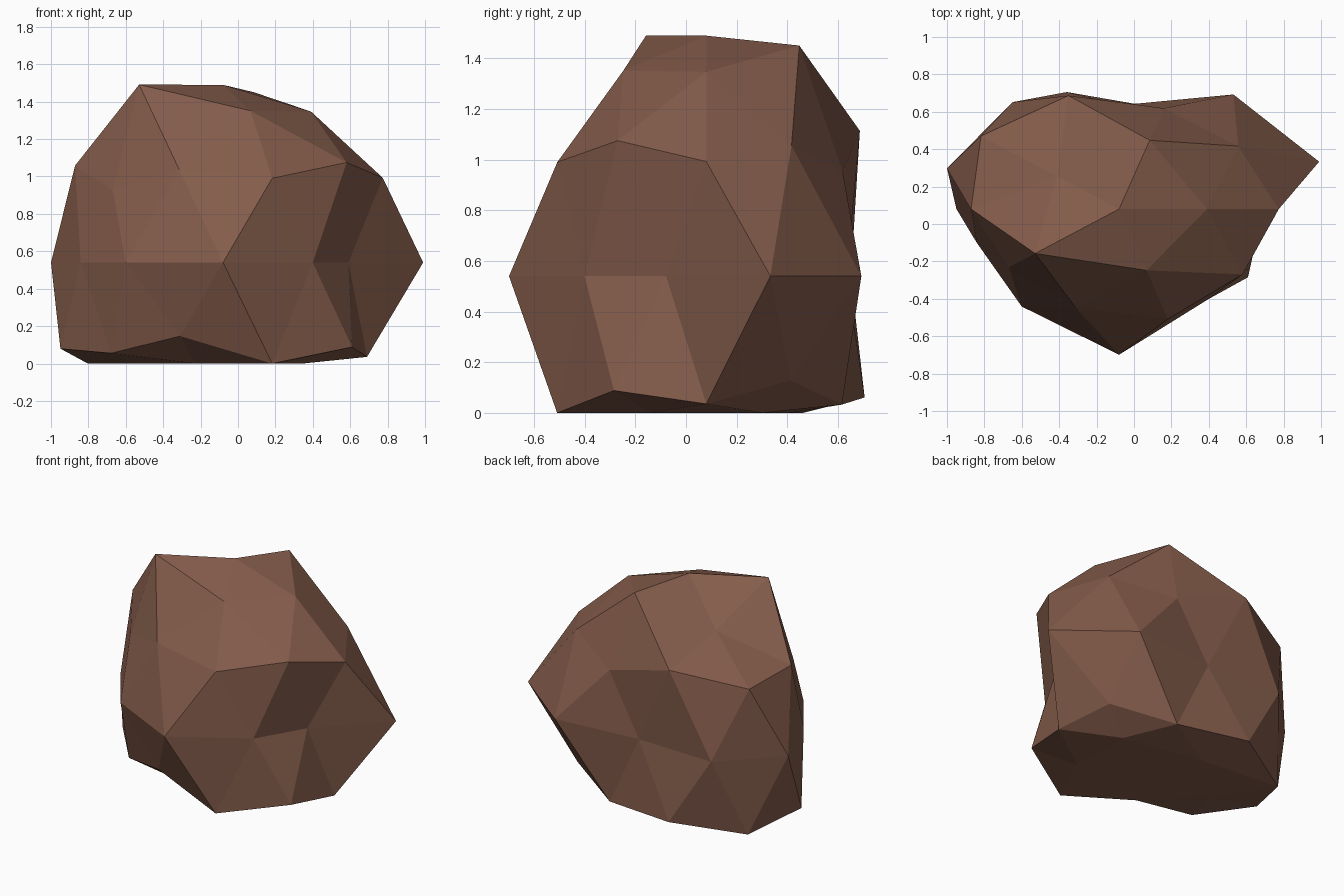
import bpy
import bmesh
from math import atan2, degrees
from mathutils import Vector

default_cube = bpy.data.objects.get("Cube")
if default_cube:
    bpy.data.objects.remove(default_cube, do_unlink=True)

# Rock core and overall stretch
CENTRE = Vector((-0.08, 0.08, 0.54))
STRETCH = Vector((1.0, 0.728, 1.06))

# How far the surface bulges on each ring, from crown to base,
# going anticlockwise around each ring
BULGE = {
    "crown": [0.896],
    "cap": [0.895, 1.01, 0.78, 1.055, 0.9],
    "shoulder": [0.925, 1.03, 0.93, 0.89, 0.96],
    "upper_side": [0.955, 0.87, 1.02, 0.815, 0.95],
    "waist": [1.125, 1.04, 0.762, 0.97, 0.967, 0.8, 0.885, 1.07, 0.816, 0.705],
    "lower_side": [1.01, 0.972, 0.83, 0.953, 0.87],
    "foot": [0.905, 0.91, 1.05, 0.87, 1.0],
    "underside": [1.0, 0.9, 0.9, 0.9, 1.0],
    "base": [0.9],
}


def make_material(name, colour):
    mat = bpy.data.materials.new(name)
    mat.use_nodes = True
    mat.diffuse_color = colour
    shader = next(n for n in mat.node_tree.nodes if n.type == 'BSDF_PRINCIPLED')
    shader.inputs["Base Color"].default_value = colour
    shader.inputs["Roughness"].default_value = 0.9
    return mat


def turn(vert):
    """Angle of a vertex around the upright axis."""
    return round(degrees(atan2(vert.co.y, vert.co.x))) % 360


# Coarse ball, grouped into rings by height
bm = bmesh.new()
bmesh.ops.create_icosphere(bm, subdivisions=2, radius=1.0)
rings = {}
for vert in bm.verts:
    rings.setdefault(round(vert.co.z, 2) + 0.0, []).append(vert)
heights = sorted(rings, reverse=True)

# lower_side starts part of a turn on, so its list begins at its first vertex
BULGE["lower_side"] = [0.87, 1.01, 0.972, 0.83, 0.953]
BULGE["foot"] = [0.905, 0.91, 1.05, 0.87, 1.0]

# Push each ring in or out, then flatten the underside on the ground
for height, bulges in zip(heights, BULGE.values()):
    for vert, bulge in zip(sorted(rings[height], key=turn), bulges):
        vert.co = CENTRE + vert.co.normalized() * bulge * STRETCH
        vert.co.z = max(vert.co.z, 0.0)

bmesh.ops.recalc_face_normals(bm, faces=bm.faces)
mesh = bpy.data.meshes.new("rock")
bm.to_mesh(mesh)
bm.free()
mesh.materials.append(make_material("brown stone", (0.23, 0.107, 0.07, 1.0)))
rock = bpy.data.objects.new("rock", mesh)
bpy.context.scene.collection.objects.link(rock)
